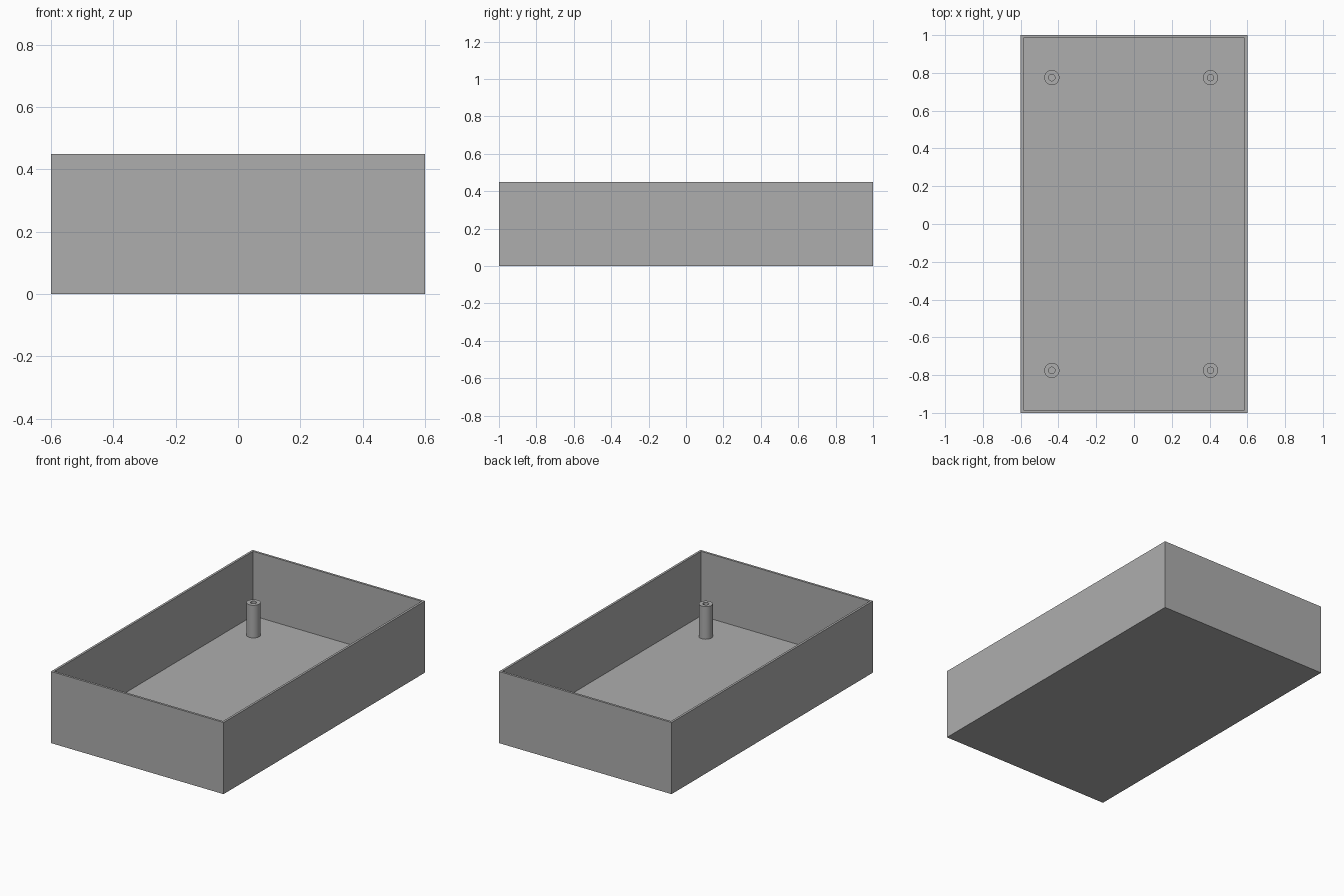
import bpy
import bmesh
from mathutils import Matrix

if "Cube" in bpy.data.objects:
    bpy.data.objects.remove(bpy.data.objects["Cube"])

WIDTH, LENGTH, HEIGHT = 1.2, 2.0, 0.45
WALL, FLOOR = 0.02, 0.045
POST_R, HOLE_R, POST_TOP = 0.04, 0.017, 0.25

grey = bpy.data.materials.new("plain grey")
grey.use_nodes = True
colour = (0.42, 0.42, 0.42, 1)
grey.diffuse_color = colour
grey.node_tree.nodes["Principled BSDF"].inputs["Base Color"].default_value = colour


def add_object(name, bm):
    mesh = bpy.data.meshes.new(name)
    bmesh.ops.recalc_face_normals(bm, faces=bm.faces)
    bm.to_mesh(mesh)
    bm.free()
    mesh.materials.append(grey)
    obj = bpy.data.objects.new(name, mesh)
    bpy.context.collection.objects.link(obj)
    return obj


# Open tray: inset the top of a block, then push the inner face down to the floor
bm = bmesh.new()
bmesh.ops.create_cube(bm, size=1, matrix=Matrix.Translation((0, 0, HEIGHT / 2))
                      @ Matrix.Diagonal((WIDTH, LENGTH, HEIGHT, 1)))
top = max(bm.faces, key=lambda f: f.calc_center_median().z)
bmesh.ops.inset_region(bm, faces=[top], thickness=WALL)
inner = bmesh.ops.extrude_discrete_faces(bm, faces=[top])["faces"][0]
bmesh.ops.translate(bm, verts=inner.verts, vec=(0, 0, FLOOR - HEIGHT))
add_object("tray", bm)


# Hollow screw post: spin an open profile around its axis
def screw_post(name, x, y):
    bm = bmesh.new()
    profile = [(POST_R, FLOOR), (POST_R, POST_TOP), (HOLE_R, POST_TOP), (HOLE_R, FLOOR)]
    verts = [bm.verts.new((r, 0, z)) for r, z in profile]
    edges = [bm.edges.new(pair) for pair in zip(verts, verts[1:])]
    bmesh.ops.spin(bm, geom=verts + edges, axis=(0, 0, 1), cent=(0, 0, 0),
                   angle=6.283185, steps=32, use_merge=True)
    bmesh.ops.remove_doubles(bm, verts=bm.verts, dist=0.0001)
    obj = add_object(name, bm)
    obj.location = (x, y, 0)
    bpy.ops.object.select_all(action="DESELECT")
    obj.select_set(True)
    bpy.context.view_layer.objects.active = obj
    bpy.ops.object.shade_smooth_by_angle()


for side, x in (("right", -0.435), ("left", 0.405)):
    for end, y in (("front", -0.775), ("back", 0.775)):
        screw_post(f"{end}_{side}_post", x, y)
